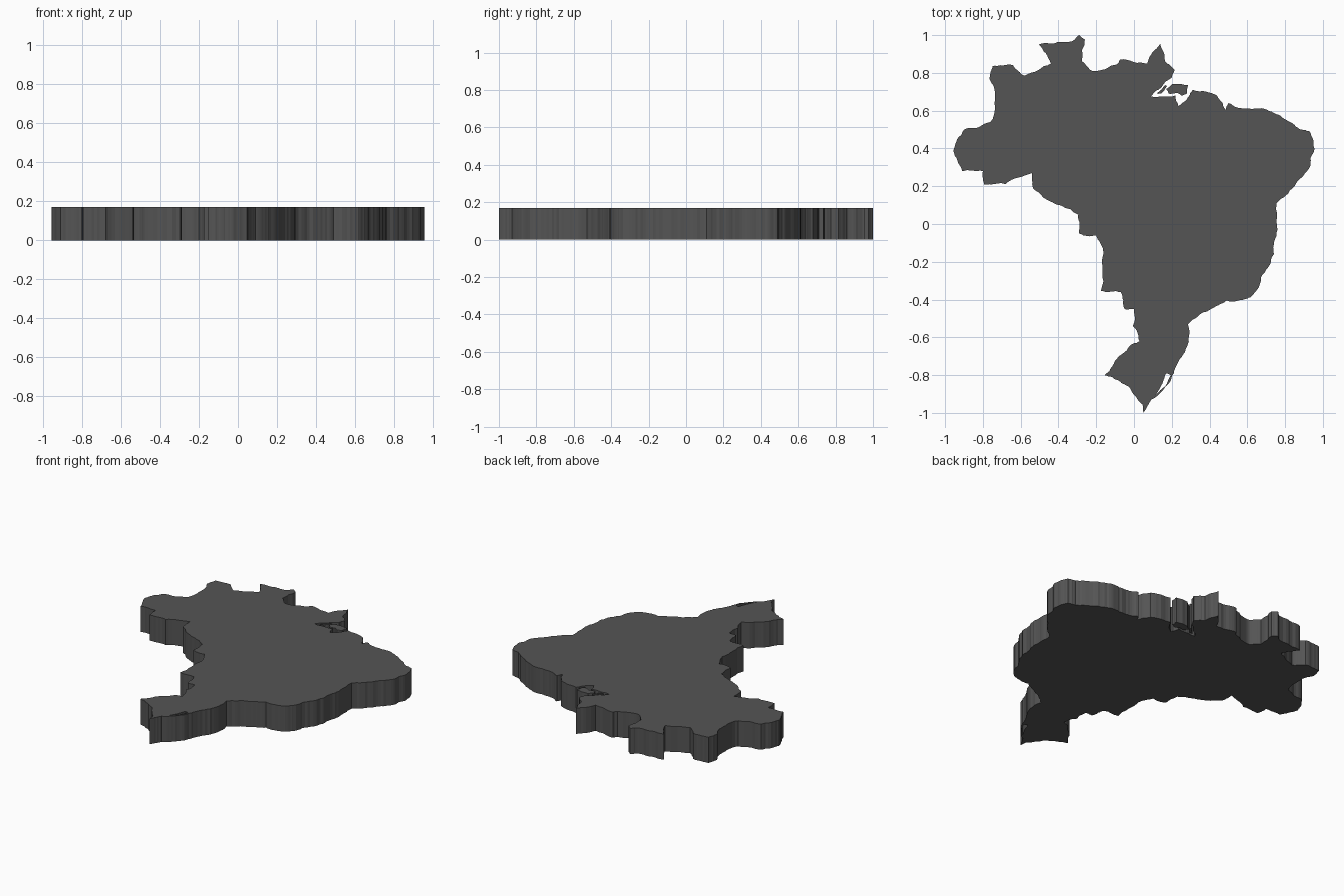
import bpy, random
from mathutils import Vector

if "Cube" in bpy.data.objects:
    bpy.data.objects.remove(bpy.data.objects["Cube"])

random.seed(4)
HEIGHT = 0.17

# Mainland outline, clockwise from the northern tip
MAINLAND = [
    (-.29, 1), (-.26, .975), (-.275, .86), (-.22, .81), (-.09, .845), (-.075, .87),
    (.07, .85), (.14, .955), (.165, .86), (.215, .815), (.20, .775), (.09, .675),
    (.16, .675), (.22, .68), (.235, .625), (.29, .675), (.31, .71), (.44, .68),
    (.485, .605), (.50, .64), (.56, .615), (.69, .61), (.79, .56), (.88, .50),
    (.93, .49), (.955, .40), (.93, .30), (.85, .20), (.755, .11), (.76, -.03),
    (.74, -.16), (.71, -.23), (.65, -.35), (.60, -.395), (.49, -.405), (.40, -.455),
    (.285, -.53), (.28, -.65), (.22, -.76), (.16, -.87), (.09, -.93), (.05, -1),
    (.045, -.955), (-.02, -.87), (-.08, -.83), (-.155, -.80), (-.08, -.70), (.03, -.62),
    (-.005, -.54), (0, -.45), (-.05, -.45), (-.07, -.36), (-.175, -.355), (-.16, -.15),
    (-.2, -.06), (-.29, -.05), (-.295, .05), (-.48, .14), (-.535, .19), (-.54, .27),
    (-.68, .21), (-.795, .21), (-.80, .28), (-.91, .28), (-.957, .39), (-.90, .50),
    (-.76, .54), (-.735, .70), (-.765, .77), (-.75, .835), (-.64, .84), (-.58, .785),
    (-.44, .85), (-.505, .95), (-.34, .965),
]
LAGOON = [(.17, -.79), (.195, -.80), (.165, -.86), (.115, -.905), (.15, -.845)]
ISLAND = [(.17, .715), (.20, .74), (.285, .735), (.28, .69), (.25, .68), (.225, .695), (.185, .69)]
ISLET = [(.12, .69), (.165, .735), (.175, .73), (.145, .69)]


def ragged(points, amount, levels):
    """Roughen an outline by shifting the midpoint of every edge sideways."""
    pts = [Vector(p) for p in points]
    for _ in range(levels):
        out = []
        for a, b in zip(pts, pts[1:] + pts[:1]):
            d = b - a
            out.append(a)
            if d.length > 0.012:
                side = Vector((-d.y, d.x))
                out.append((a + b) / 2 + side * random.uniform(-amount, amount))
        pts = out
    return pts


def slab(name, outlines):
    """Flat-sided plate; outlines nested inside the first become holes."""
    curve = bpy.data.curves.new(name, 'CURVE')
    curve.dimensions = '2D'
    curve.fill_mode = 'BOTH'
    curve.extrude = HEIGHT / 2
    for pts in outlines:
        spline = curve.splines.new('POLY')
        spline.points.add(len(pts) - 1)
        for sp, p in zip(spline.points, pts):
            x = max(-.96, min(.96, p.x))
            y = max(-1, min(1, p.y))
            sp.co = (x, y, 0, 1)
        spline.use_cyclic_u = True
        spline.use_smooth = False
    obj = bpy.data.objects.new(name, curve)
    bpy.context.collection.objects.link(obj)
    obj.location.z = HEIGHT / 2
    bpy.ops.object.select_all(action='DESELECT')
    obj.select_set(True)
    bpy.context.view_layer.objects.active = obj
    bpy.ops.object.convert(target='MESH')
    # dark grey finish
    bpy.context.object.data.materials.append(grey)


grey = bpy.data.materials.new("dark_grey")
grey.diffuse_color = (0.09, 0.09, 0.09, 1)
grey.use_nodes = True
grey.node_tree.nodes["Principled BSDF"].inputs["Base Color"].default_value = grey.diffuse_color

# Mainland plate with the southern lagoon left open
slab("mainland", [ragged(MAINLAND, .09, 3), ragged(LAGOON, .05, 2)])
# River-mouth islands
slab("river_island", [ragged(ISLAND, .08, 2)])
slab("river_islet", [ragged(ISLET, .05, 2)])
